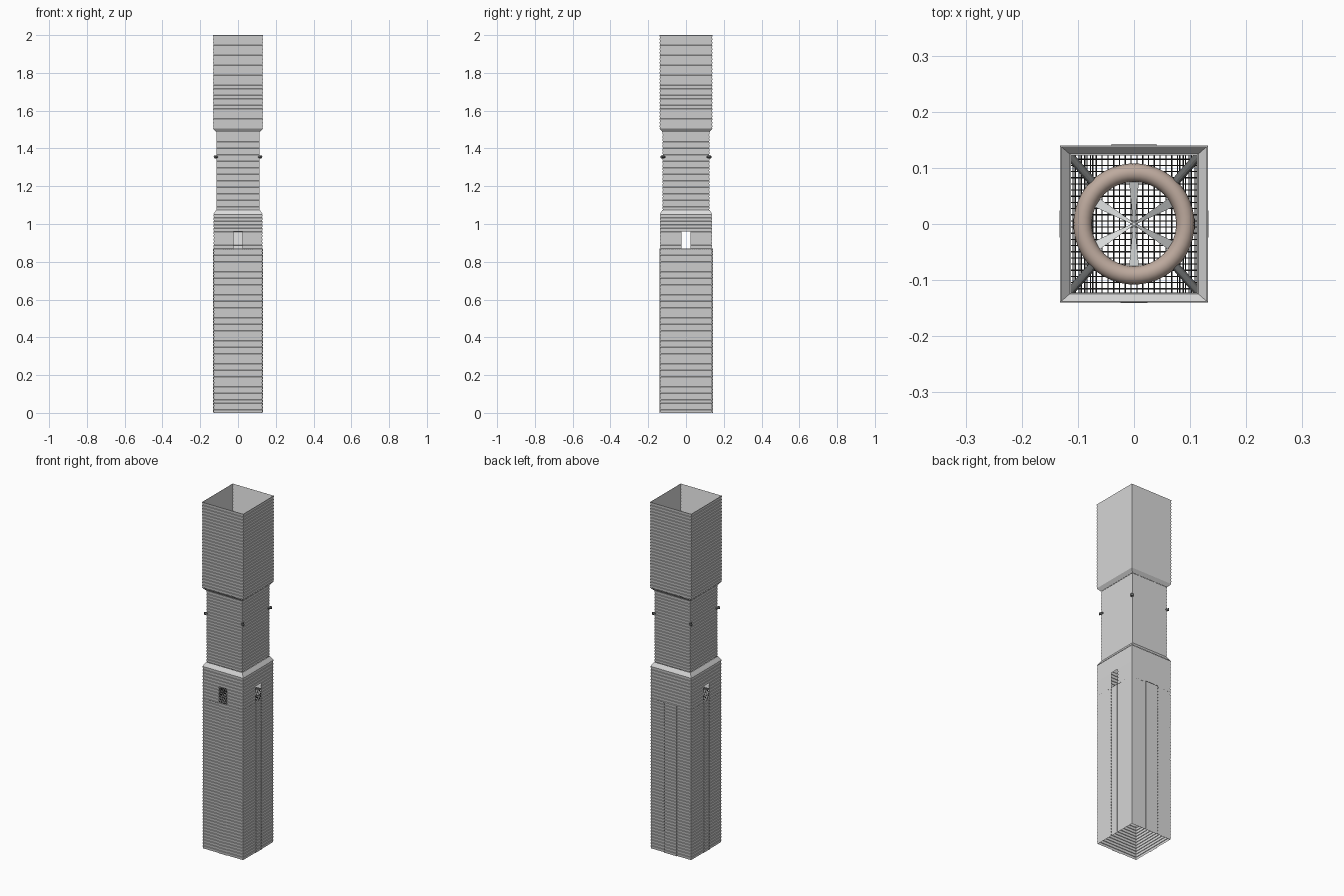
import bpy, bmesh, math
from mathutils import Vector

if "Cube" in bpy.data.objects:
    bpy.data.objects.remove(bpy.data.objects["Cube"], do_unlink=True)


def material(name, r, g, b):
    m = bpy.data.materials.new(name)
    m.use_nodes = True
    m.diffuse_color = (r, g, b, 1)
    m.node_tree.nodes["Principled BSDF"].inputs["Base Color"].default_value = (r, g, b, 1)
    return m


GREY = material("light grey cladding", 0.71, 0.71, 0.71)
BLACK = material("black wire", 0.04, 0.04, 0.04)
STEEL = material("strut steel", 0.13, 0.135, 0.135)
BLADE = material("blade grey", 0.68, 0.7, 0.7)
CLAY = material("clay ring", 0.51, 0.4, 0.34)

SIDES = [Vector(v) for v in ((1, 0, 0), (0, 1, 0), (-1, 0, 0), (0, -1, 0))]
STEP, DEPTH, LEDGE = 0.0175, 0.0025, 0.0012
WINDOW = 0.024
WINDOW_BASE, WINDOW_TOP = 0.87, 0.96


def finish(bm, name, mat, smooth=False):
    mesh = bpy.data.meshes.new(name)
    bm.to_mesh(mesh)
    bm.free()
    mesh.materials.append(mat)
    ob = bpy.data.objects.new(name, mesh)
    bpy.context.collection.objects.link(ob)
    if smooth:
        bpy.context.view_layer.objects.active = ob
        ob.select_set(True)
        bpy.ops.object.shade_smooth_by_angle()
        ob.select_set(False)


def wall_point(n, t, size, z):
    """Point on a wall; t of -1 or 1 means the corner."""
    along = Vector((-n.y, n.x, 0))
    out = size[0] if n.x else size[1]
    half = size[1] if n.x else size[0]
    p = n * out + along * (t * half if abs(t) == 1 else t)
    p.z = z
    return p


def strip(bm, n, a, b, low, z0, high, z1):
    pts = [wall_point(n, a, low, z0), wall_point(n, b, low, z0),
           wall_point(n, b, high, z1), wall_point(n, a, high, z1)]
    bm.faces.new([bm.verts.new(p) for p in pts])


def boards(bm, n, z0, z1, size, spans):
    """Boards leaning out at the top, each with a narrow sloping ledge."""
    count = max(1, round((z1 - z0) / STEP))
    inner = (size[0] - DEPTH, size[1] - DEPTH)
    for i in range(count):
        low = z0 + (z1 - z0) * i / count
        high = z0 + (z1 - z0) * (i + 1) / count
        for a, b in spans:
            strip(bm, n, a, b, inner, low, size, high - LEDGE)
            strip(bm, n, a, b, size, high - LEDGE, inner, high)


FULL = [(-1, 1)]
LOWER, WAIST, UPPER = (0.13, 0.138), (0.115, 0.125), (0.132, 0.14)

# Lower shaft, with window openings on three sides
bm = bmesh.new()
for n in SIDES:
    opening = FULL if n.y > 0 else [(-1, -WINDOW), (WINDOW, 1)]
    boards(bm, n, 0, WINDOW_BASE, LOWER, FULL)
    boards(bm, n, WINDOW_BASE, WINDOW_TOP, LOWER, opening)
    boards(bm, n, WINDOW_TOP, 1.052, LOWER, FULL)
    strip(bm, n, -1, 1, LOWER, 1.052, WAIST, 1.075)
finish(bm, "lower_shaft", GREY)

# Narrow waist
bm = bmesh.new()
for n in SIDES:
    boards(bm, n, 1.075, 1.487, WAIST, FULL)
finish(bm, "waist", GREY)

# Upper shaft with flared foot
bm = bmesh.new()
for n in SIDES:
    strip(bm, n, -1, 1, WAIST, 1.487, UPPER, 1.505)
    boards(bm, n, 1.505, 2, UPPER, FULL)
finish(bm, "upper_shaft", GREY)

# Tall raised panels under the windows and a wider one at the back
names = ["left_panel", "back_panel", "right_panel", "front_panel"]
for n, name in zip(SIDES, names):
    w = 0.04 if n.y > 0 else WINDOW
    proud = (0.1325, 0.1425 if n.y > 0 else 0.141)
    bm = bmesh.new()
    boards(bm, n, 0, WINDOW_BASE, proud, [(-w, w)])
    strip(bm, n, -w, w, proud, WINDOW_BASE, LOWER, WINDOW_BASE)
    for t in (-w, w):
        pts = [wall_point(n, t, s, z) for s, z in
               ((LOWER, 0), (proud, 0), (proud, WINDOW_BASE), (LOWER, WINDOW_BASE))]
        bm.faces.new([bm.verts.new(p) for p in pts])
    finish(bm, name, GREY)


def rod(bm, a, b, radius, sides=6):
    a, b = Vector(a), Vector(b)
    made = bmesh.ops.create_cone(bm, cap_ends=True, segments=sides,
                                 radius1=radius, radius2=radius, depth=(b - a).length)
    turn = (b - a).to_track_quat("Z", "Y")
    for v in made["verts"]:
        v.co = turn @ v.co + (a + b) / 2


# Wire grid level with the window sills, doubled up toward the sides
bm = bmesh.new()
COUNT = 24
for i in range(COUNT):
    f = 2 * (i + 0.5) / COUNT - 1
    x, y = f * 0.124, f * 0.132
    rod(bm, (x, -0.139, 0.866), (x, 0.139, 0.866), 0.0011, 4)
    rod(bm, (-0.131, y, 0.869), (0.131, y, 0.869), 0.001, 4)
    if abs(x) > 0.07:
        rod(bm, (x + 0.004, -0.134, 0.863), (x + 0.004, 0.134, 0.863), 0.0011, 4)
finish(bm, "wire_grid", BLACK)

# Fan ring
FAN_Z = 1.355
bpy.ops.mesh.primitive_torus_add(major_radius=0.0915, minor_radius=0.0165,
                                 major_segments=48, minor_segments=16,
                                 location=(0, 0, FAN_Z))
ring = bpy.context.object
ring.name = "fan_ring"
ring.data.materials.append(CLAY)
bpy.ops.object.shade_smooth_by_angle()

# Corner struts that carry the ring
bm = bmesh.new()
for sx in (-1, 1):
    for sy in (-1, 1):
        rod(bm, (sx * 0.072, sy * 0.073, FAN_Z), (sx * 0.123, sy * 0.131, FAN_Z), 0.0075, 12)
finish(bm, "corner_struts", STEEL, True)

# Six pitched blades, wider toward the tip
bm = bmesh.new()
for i in range(6):
    angle = math.radians(30 + 60 * i)
    r = Vector((math.cos(angle), math.sin(angle), 0))
    side = Vector((-r.y, r.x, 0.5))
    pts = [r * d + side * s + Vector((0, 0, FAN_Z))
           for d, s in ((0.004, -0.002), (0.08, -0.009), (0.08, 0.009), (0.004, 0.002))]
    bm.faces.new([bm.verts.new(p) for p in pts])
rod(bm, (0, 0, FAN_Z - 0.006), (0, 0, FAN_Z + 0.006), 0.004, 12)
finish(bm, "fan_blades", BLADE)
